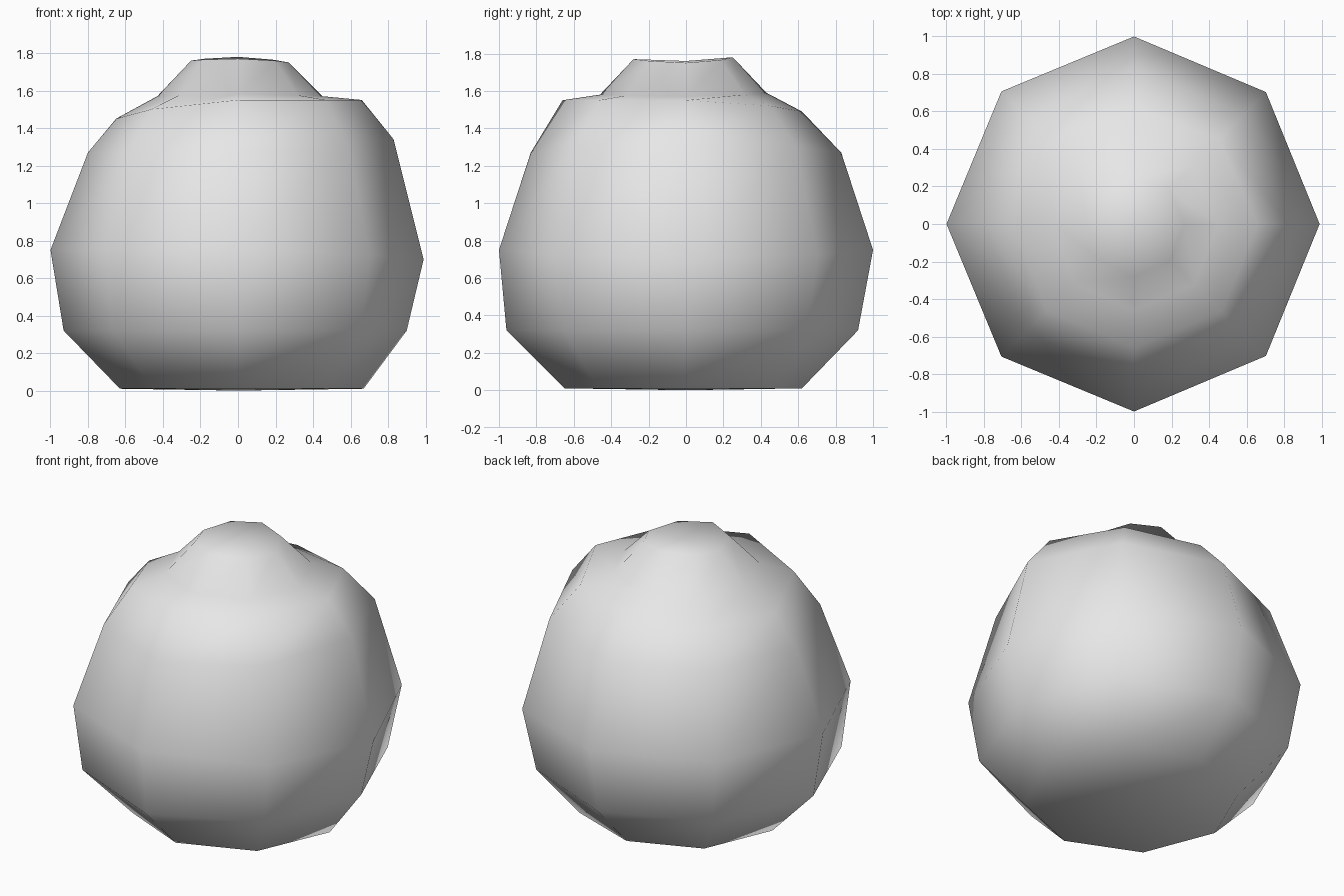
import bpy
import bmesh
from math import cos, sin, tau

old = bpy.data.objects.get("Cube")
if old:
    bpy.data.objects.remove(old, do_unlink=True)

# One stone-grey colour for the whole body
grey = bpy.data.materials.new("plain_grey")
grey.use_nodes = True
colour = (0.8, 0.8, 0.8, 1)
grey.diffuse_color = colour
grey.node_tree.nodes["Principled BSDF"].inputs["Base Color"].default_value = colour

# Uneven (radius, height) outlines, from foot to rim, one for each side
right_bulge = [(.67, .01), (.90, .32), (.99, .70), (.83, 1.34), (.66, 1.55), (.45, 1.57), (.27, 1.75)]
back_bulge = [(.62, .01), (.92, .32), (1, .75), (.83, 1.27), (.62, 1.49), (.43, 1.59), (.25, 1.78)]
left_bulge = [(.63, .01), (.93, .32), (1, .75), (.80, 1.27), (.65, 1.45), (.43, 1.57), (.25, 1.76)]
front_bulge = [(.65, .01), (.96, .32), (1, .75), (.83, 1.27), (.66, 1.55), (.46, 1.58), (.28, 1.77)]
sides = [right_bulge, back_bulge, left_bulge, front_bulge]


def blend(first, second):
    """Average two outlines for the corner between two sides."""
    return [((a[0] + b[0]) / 2, (a[1] + b[1]) / 2) for a, b in zip(first, second)]


outlines = []
for i, side in enumerate(sides):
    outlines += [side, blend(side, sides[(i + 1) % len(sides)])]

# Eight-sided pot body, closed at foot and rim
bm = bmesh.new()
count = len(outlines)
columns = []
for i, outline in enumerate(outlines):
    angle = tau * i / count
    columns.append([bm.verts.new((r * cos(angle), r * sin(angle), z)) for r, z in outline])
foot = bm.verts.new((0, 0, 0))
crown = bm.verts.new((0, 0, 1.76))

for i, column in enumerate(columns):
    following = columns[(i + 1) % count]
    for j in range(len(column) - 1):
        bm.faces.new((column[j], following[j], following[j + 1], column[j + 1]))
    bm.faces.new((foot, following[0], column[0]))
    bm.faces.new((crown, column[-1], following[-1]))

bmesh.ops.recalc_face_normals(bm, faces=bm.faces)
for face in bm.faces:
    face.smooth = True

mesh = bpy.data.meshes.new("pot_body")
bm.to_mesh(mesh)
bm.free()
mesh.materials.append(grey)
pot_body = bpy.data.objects.new("pot_body", mesh)
bpy.context.collection.objects.link(pot_body)
